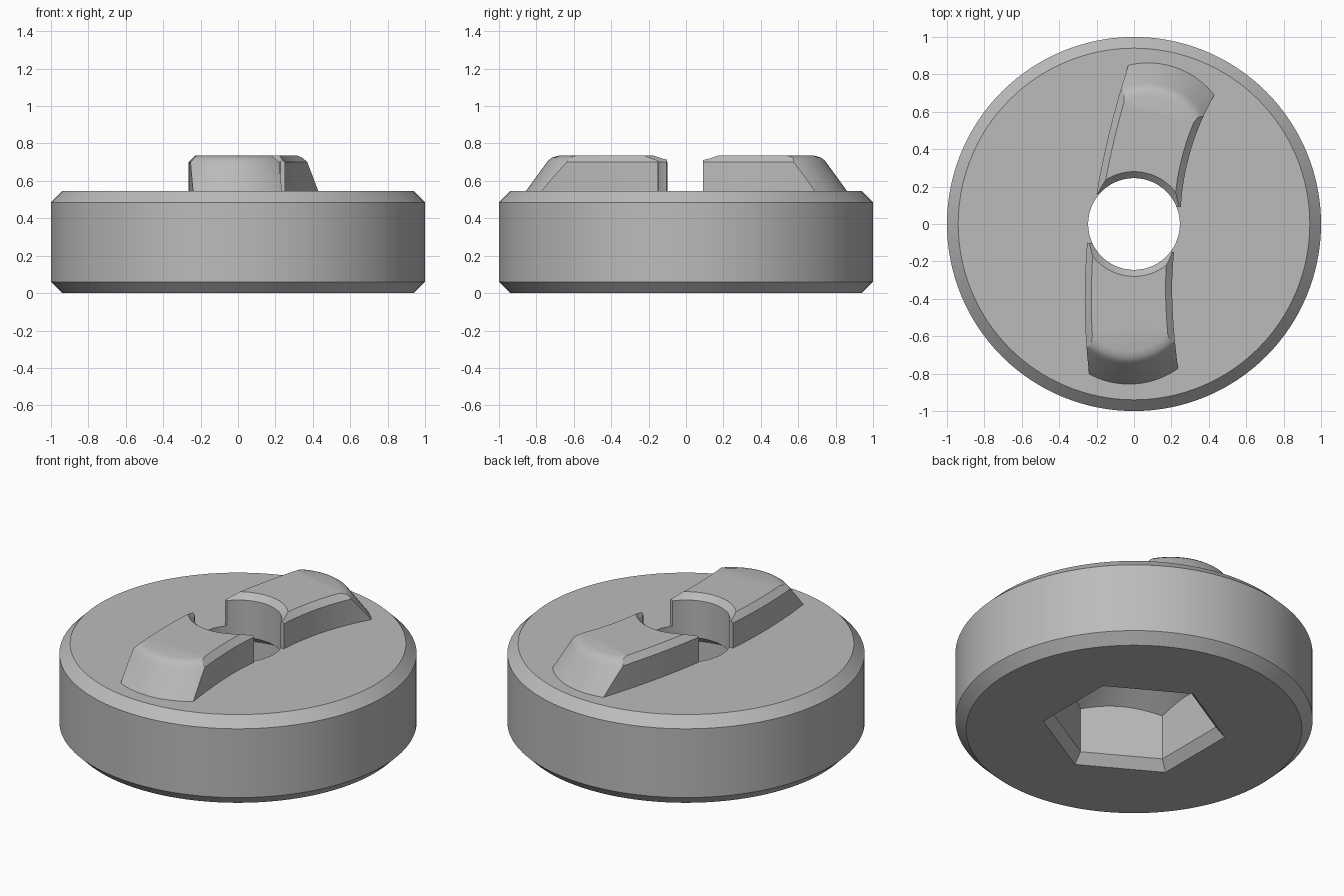
import bpy, bmesh
from math import sin, cos, pi, radians
from mathutils import Vector

if "Cube" in bpy.data.objects:
    bpy.data.objects.remove(bpy.data.objects["Cube"], do_unlink=True)

DISC_TOP, JAW_TOP, BEVEL = 0.545, 0.735, 0.035

steel = bpy.data.materials.new("plain grey steel")
steel.use_nodes = True
steel.diffuse_color = (0.5, 0.5, 0.5, 1)
steel.node_tree.nodes["Principled BSDF"].inputs["Base Color"].default_value = (0.5, 0.5, 0.5, 1)


def make(name, bm):
    bmesh.ops.recalc_face_normals(bm, faces=bm.faces)
    mesh = bpy.data.meshes.new(name)
    bm.to_mesh(mesh)
    bm.free()
    mesh.materials.append(steel)
    ob = bpy.data.objects.new(name, mesh)
    bpy.context.collection.objects.link(ob)
    return ob


def loft(name, rings):
    """Closed solid from a stack of rings with equal point counts."""
    bm = bmesh.new()
    loops = [[bm.verts.new(p) for p in ring] for ring in rings]
    n = len(loops[0])
    for a, b in zip(loops, loops[1:]):
        for i in range(n):
            j = (i + 1) % n
            bm.faces.new((a[i], a[j], b[j], b[i]))
    bm.faces.new(loops[0][::-1])
    bm.faces.new(loops[-1])
    return make(name, bm)


def ring(r, z, n=128, turn=0.0):
    return [(r * cos(turn + 2 * pi * i / n), r * sin(turn + 2 * pi * i / n), z) for i in range(n)]


def turned(name, profile, n=128, turn=0.0):
    return loft(name, [ring(r, z, n, turn) for r, z in profile])


def boolean(ob, tool, operation):
    """Apply a boolean and delete the tool."""
    mod = ob.modifiers.new("cut", 'BOOLEAN')
    mod.object, mod.operation, mod.solver = tool, operation, 'EXACT'
    bpy.context.view_layer.update()
    result = bpy.data.meshes.new_from_object(ob.evaluated_get(bpy.context.evaluated_depsgraph_get()))
    ob.modifiers.clear()
    ob.data = result
    bpy.data.objects.remove(tool, do_unlink=True)


def bore():
    """Central hole tool, flared where it meets the top of the jaws."""
    r = 0.245
    top = JAW_TOP - BEVEL
    return turned("bore_cutter", [(r, 0.3), (r, top), (r + 2 * BEVEL, top + 2 * BEVEL)])


# Chamfered disc
disc = turned("disc_body", [(0.94, 0), (1, 0.06), (1, DISC_TOP - 0.06), (0.94, DISC_TOP)])

# Hexagonal socket with a conical end, then the through hole
socket = turned("socket_cutter", [(0.525, -0.012), (0.465, 0.06), (0.465, 0.7)], 6, pi / 2)
drill = turned("drill_cutter", [(0.6, -0.1), (0.6, 0.256), (0.01, 0.61)])
boolean(socket, drill, 'INTERSECT')
boolean(disc, socket, 'DIFFERENCE')
boolean(disc, bore(), 'DIFFERENCE')


def along(points, t):
    """Quadratic curve through three points."""
    a, b, c = (Vector(p) for p in points)
    return a * (2 * t - 1) * (t - 1) + b * 4 * t * (1 - t) + c * t * (2 * t - 1)


def jaw(name, left, right):
    # Curved bar with upright sides and bevelled top edges
    rows, steps, low = [], 16, DISC_TOP - 0.005
    for i in range(steps + 1):
        t = 1.15 * i / steps
        a, b = along(left, t), along(right, t)
        inset = (b - a).normalized() * BEVEL
        section = [(a, low), (a, JAW_TOP - BEVEL), (a + inset, JAW_TOP),
                   (b - inset, JAW_TOP), (b, JAW_TOP - BEVEL), (b, low)]
        rows.append([(p.x, p.y, z) for p, z in section])
    bar = loft(name, rows)

    # Rounded, sloping outer end
    a, b = Vector(left[2]), Vector(right[2])
    chord = (b - a).normalized()
    out = Vector((-chord.y, chord.x))
    if out.dot(a + b) < 0:
        out = -out
    centre = (a + b) / 2 - out * 0.38
    bm = bmesh.new()
    profile = [(0.465, 0.525), (0.45, DISC_TOP), (0.345, 0.69), (0.33, 0.71),
               (0.31, 0.725), (0.275, JAW_TOP), (0.25, JAW_TOP + 0.004)]
    for c in (centre, centre - out * 0.6):
        for r, z in profile:
            for x, y, h in ring(r, z, 96):
                bm.verts.new((c.x + x, c.y + y, h))
    hull = bmesh.ops.convex_hull(bm, input=bm.verts)
    loose = [v for v in bm.verts if not v.link_faces]
    bmesh.ops.delete(bm, geom=loose, context='VERTS')
    boolean(bar, make("end_cutter", bm), 'INTERSECT')
    boolean(bar, bore(), 'DIFFERENCE')
    return bar


# Two driving jaws
parts = [
    disc,
    jaw("front_jaw", [(-0.25, -0.1), (-0.263, -0.45), (-0.24, -0.8)],
        [(0.215, -0.15), (0.205, -0.42), (0.235, -0.77)]),
    jaw("back_jaw", [(-0.2, 0.16), (-0.13, 0.5), (-0.03, 0.85)],
        [(0.25, 0.09), (0.305, 0.4), (0.43, 0.69)]),
]

# Smooth curved surfaces, crisp edges
bpy.ops.object.select_all(action='DESELECT')
for ob in parts:
    ob.select_set(True)
bpy.context.view_layer.objects.active = disc
bpy.ops.object.shade_smooth_by_angle(angle=radians(25))
